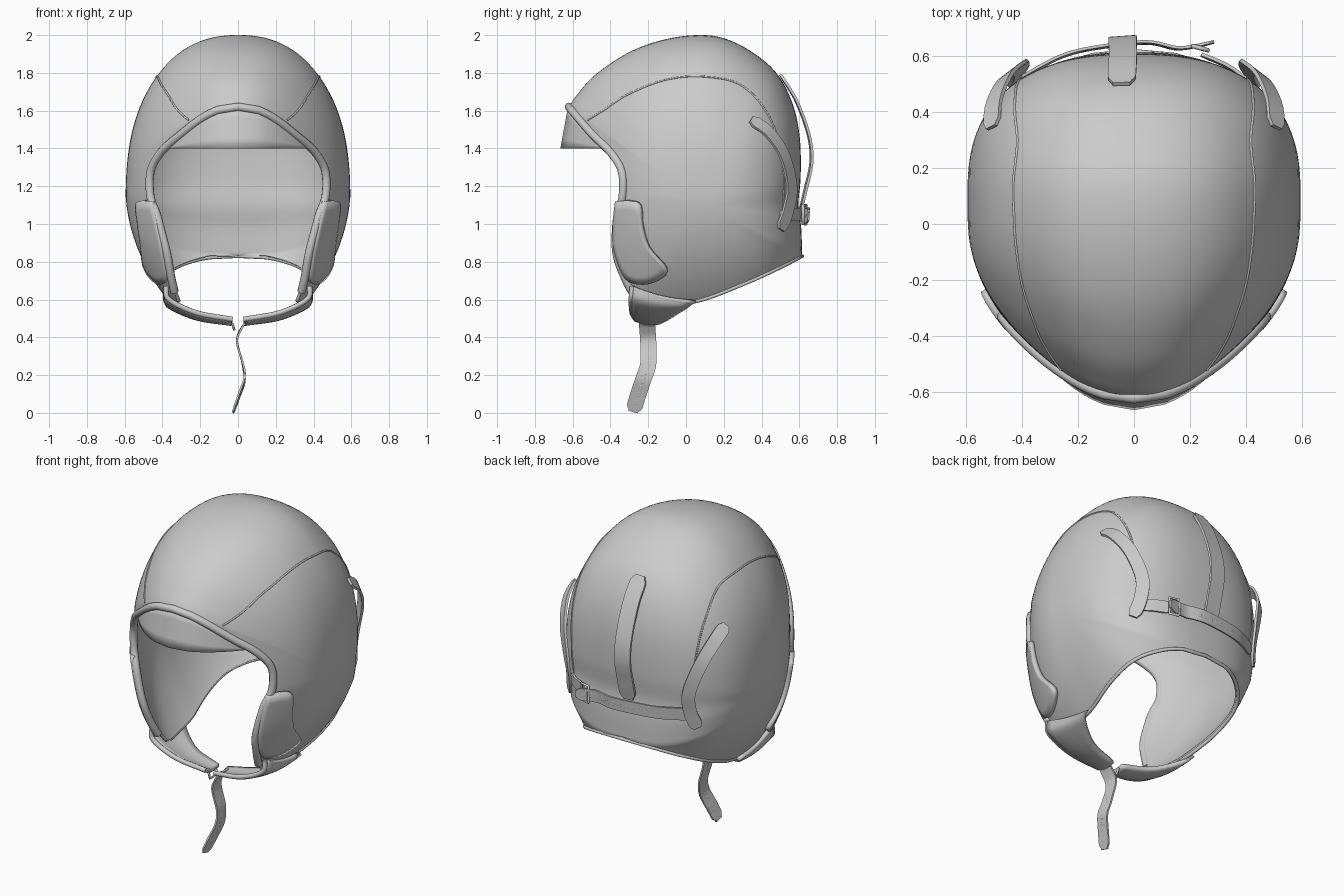
import bpy, bmesh, math
from mathutils import Vector as V

if "Cube" in bpy.data.objects:
    bpy.data.objects.remove(bpy.data.objects["Cube"])


def spline(pts, n=8):
    """Smooth curve through the points (2D or 3D)."""
    p = [V(q) for q in pts]
    p = [2 * p[0] - p[1]] + p + [2 * p[-1] - p[-2]]
    out = []
    for a, b, c, d in zip(p, p[1:], p[2:], p[3:]):
        for k in range(n):
            t = k / n
            out.append(0.5 * (2 * b + (c - a) * t + (2 * a - 5 * b + 4 * c - d) * t * t
                              + (3 * b - a - 3 * c + d) * t ** 3))
    return out + [p[-2]]


# Side-view outlines (y, z): crown line, opening edge, hidden rest of the head form
crown = spline([(-.62, 1.62), (-.58, 1.68), (-.48, 1.79), (-.3, 1.91), (-.1, 1.98), (.1, 2), (.25, 1.965),
                (.4, 1.875), (.5, 1.77), (.57, 1.62), (.603, 1.45), (.607, 1.25), (.595, 1.1), (.61, .98), (.615, .83)])
opening = spline([(.615, .83), (.5, .77), (.3, .68), (.05, .59), (-.2, .575), (-.27, .62), (-.33, .73), (-.37, .86),
                  (-.365, 1.03), (-.335, 1.15), (-.34, 1.28), (-.4, 1.38), (-.5, 1.48), (-.62, 1.62)])
hidden = spline([(.615, .83), (.5, .6), (.3, .46), (.1, .41), (-.15, .4), (-.4, .48), (-.57, .75), (-.62, 1.1),
                 (-.64, 1.4), (-.62, 1.62)])
full = crown + hidden[1:-1]
C = V((.1, 1.1))


def half_width(y, z):
    """Half width of the head form at a point of the side view."""
    d = V((y, z)) - C
    if d.length < 1e-5:
        return .595
    reach = 1
    for a, b in zip(full, full[1:] + full[:1]):
        e = b - a
        den = d.x * e.y - d.y * e.x
        if abs(den) < 1e-12:
            continue
        t = ((a.x - C.x) * e.y - (a.y - C.y) * e.x) / den
        u = ((a.x - C.x) * d.y - (a.y - C.y) * d.x) / den
        if t > 0 and -1e-4 <= u <= 1.0001:
            reach = t
            break
    rho = min(1, 1 / reach)
    k = 2.5 - .2 * max(0, min(1, (z - 1.2) / .6))
    w = .595 * (1 - .5 * max(0, 1.15 - z) ** 1.4) * (1 - max(0, -y) ** 2)
    return w * max(0, 1 - rho ** k) ** (1 / k)


def on_shell(y, z, off=0):
    e = .01
    p = V((half_width(y, z), y, z))
    if off:
        p += V((1, -(half_width(y + e, z) - half_width(y - e, z)) / (2 * e),
                -(half_width(y, z + e) - half_width(y, z - e)) / (2 * e))).normalized() * off
    return p


def make(name, verts, faces, mirror=False, thick=0, offset=-1, angle=40):
    me = bpy.data.meshes.new(name)
    me.from_pydata([tuple(v) for v in verts], [], faces)
    bm = bmesh.new()
    bm.from_mesh(me)
    bmesh.ops.recalc_face_normals(bm, faces=bm.faces)
    if thick and sum(f.normal.x * f.calc_area() for f in bm.faces) < 0:
        bmesh.ops.reverse_faces(bm, faces=bm.faces)
    bm.to_mesh(me)
    bm.free()
    ob = bpy.data.objects.new(name, me)
    bpy.context.collection.objects.link(ob)
    me.shade_smooth()
    me.set_sharp_from_angle(angle=math.radians(angle))
    if mirror:
        ob.modifiers.new("mirror", 'MIRROR').merge_threshold = .0005
    if thick:
        s = ob.modifiers.new("thickness", 'SOLIDIFY')
        s.thickness, s.offset = thick, offset
    return ob


def disc(name, edge, center, rings, off, thick, ease, on_axis=0):
    """Rings inside a side-view outline, laid on the head form; the first on_axis edge points lie on x = 0."""
    n = len(edge)
    verts = [on_shell(*center, off)]
    for i in range(1, rings + 1):
        t = math.sin(i / rings * math.pi / 2) if ease else i / rings
        verts += [on_shell(*(center + (p - center) * t), off) for p in edge]
    for v in verts[-n:][:on_axis]:
        v.x = 0
    faces = [(0, 1 + k, 1 + (k + 1) % n) for k in range(n)]
    for i in range(rings - 1):
        a = 1 + i * n
        faces += [(a + k, a + n + k, a + n + (k + 1) % n, a + (k + 1) % n) for k in range(n)]
    return make(name, verts, faces, True, thick, angle=60)


def tube(name, pts, r, mirror=False):
    cu = bpy.data.curves.new(name, 'CURVE')
    cu.dimensions = '3D'
    cu.bevel_depth, cu.bevel_resolution, cu.use_fill_caps = r, 3, True
    s = cu.splines.new('POLY')
    s.points.add(len(pts) - 1)
    for q, p in zip(s.points, pts):
        q.co = (*p, 1)
    ob = bpy.data.objects.new(name, cu)
    bpy.context.collection.objects.link(ob)
    if mirror:
        ob.modifiers.new("mirror", 'MIRROR')
    return ob


def strap(name, pts, width, thick=.014, normal=None, mirror=False, holes=None):
    """Flat leather strap with rounded ends; holes = (start, stop, count) along it."""
    p = spline(pts, 10)
    dist = [0]
    for a, b in zip(p, p[1:]):
        dist.append(dist[-1] + (b - a).length)
    verts, frames = [], []
    for i, q in enumerate(p):
        t = (p[min(i + 1, len(p) - 1)] - p[max(i - 1, 0)]).normalized()
        n = V(normal) if normal else q - V((0, .1, 1.1))
        n = (n - t * n.dot(t)).normalized()
        s = n.cross(t)
        d = min(dist[i], dist[-1] - dist[i]) / (width / 2)
        w = width / 2 * max(.6, math.sqrt(max(0, 1 - (1 - min(d, 1)) ** 2)))
        h = n * thick / 2
        verts += [q + s * w + h, q - s * w + h, q - s * w - h, q + s * w - h]
        frames.append((q, n))
    faces = [(0, 1, 2, 3), tuple(range(len(verts) - 4, len(verts)))]
    for i in range(0, len(verts) - 4, 4):
        faces += [(i + k, i + 4 + k, i + 4 + (k + 1) % 4, i + (k + 1) % 4) for k in range(4)]
    make(name, verts, faces, mirror)
    if holes:
        a, b, c = holes
        for k in range(c):
            want = dist[-1] * (a + (b - a) * k / (c - 1))
            q, n = frames[min(range(len(p)), key=lambda i: abs(dist[i] - want))]
            bpy.ops.mesh.primitive_torus_add(location=q, rotation=n.to_track_quat('Z', 'Y').to_euler(),
                                             major_radius=.011, minor_radius=thick / 2 + .001,
                                             major_segments=14, minor_segments=8)
            bpy.context.object.name = name + "_eyelet"
            bpy.context.object.data.shade_smooth()


# Leather shell
disc("shell", crown[:-1] + opening[:-1], V((.1, 1.05)), 30, 0, .018, True, len(crown))

# Rolled rim round the face, piping at the nape and panel seams
edge = [on_shell(*p) for p in reversed(opening)]
edge[0].x = edge[-1].x = 0
face = [p for p in edge if p.y < -.2 and p.z > .64]
tube("face_rim", [V((-p.x, p.y, p.z)) for p in reversed(face[1:])] + face, .022)
nape = [p for p in edge if p.y > -.2 and p.z < .9]
tube("nape_piping", nape + [V((-p.x, p.y, p.z)) for p in reversed(nape[:-1])], .01)
tube("panel_seam", [on_shell(*p) for p in spline([(-.52, 1.55), (-.44, 1.6), (-.3, 1.69), (-.1, 1.765), (.1, 1.78),
                                                (.3, 1.73), (.45, 1.55), (.515, 1.3), (.51, 1.02)])], .005, True)

# Brow lining hanging below the rim
top = [p for p in face if p.z > 1.385]
top = [V((-p.x, p.y, p.z)) for p in reversed(top[1:])] + top
verts = []
for p in top:
    low = V((p.x, min(-.66 + .26 * (p.x / .39) ** 2, p.y + .05), 1.4))
    verts += [p.lerp(low, k / 4) for k in range(5)]
faces = [(i * 5 + k, i * 5 + k + 1, i * 5 + k + 6, i * 5 + k + 5) for i in range(len(top) - 1) for k in range(4)]
make("brow_lining", verts, faces, thick=.01, offset=0)

# Cheek pads
pad = spline([(-.36, 1.12), (-.29, 1.125), (-.235, 1.1), (-.225, 1), (-.19, .88), (-.1, .77), (-.13, .72), (-.22, .69),
              (-.31, .72), (-.365, .86), (-.372, 1.0), (-.36, 1.12)], 4)[:-1]
disc("cheek_pad", pad, V((-.28, .88)), 5, .026, .026, False)

# Chin flaps sweeping under the jaw
a = spline([on_shell(-.275, .68, .02), (.365, -.29, .6), (.22, -.285, .53), (.03, -.265, .495)], 6)
b = spline([on_shell(.05, .6, .015), (.35, 0, .56), (.21, -.09, .505), (.03, -.14, .48)], 6)
verts = []
for p, q in zip(a, b):
    verts += [p.lerp(q, k / 6) + V((.3, 0, -1)) * .015 * math.sin(math.pi * k / 6) for k in range(7)]
faces = [(i * 7 + k, i * 7 + k + 1, i * 7 + k + 8, i * 7 + k + 7) for i in range(len(a) - 1) for k in range(6)]
make("chin_flap", verts, faces, True, .024, 0)
tube("chin_flap_edge", a, .014, True)

# Chin strap with eyelets, and the small ring on the other flap
strap("chin_strap", [(.06, -.205, .5), (.02, -.205, .45), (-.005, -.2, .38), (.025, -.2, .26), (.035, -.225, .18),
                     (.005, -.255, .09), (-.025, -.28, .006)], .085, .01, (1, 0, 0), holes=(.25, .9, 9))
tube("chin_ring", [(-.03, -.24, .475), (-.02, -.24, .44), (-.02, -.17, .44), (-.03, -.17, .475)], .007)

# Goggle loops on the sides and back
loop = [(.34, 1.55, .012), (.42, 1.48, .03), (.49, 1.36, .04), (.525, 1.2, .04), (.515, 1.07, .03), (.495, .97, .012)]
strap("side_loop", [on_shell(*p) for p in loop], .075, mirror=True)
strap("back_loop", [(-.045, .5, 1.79), (-.04, .585, 1.65), (-.04, .65, 1.47), (-.04, .664, 1.33), (-.04, .635, 1.19),
                    (-.04, .608, 1.08)], .1)

# Adjusting strap, tab and buckle across the nape
strap("nape_strap", [(-.4, .525, 1.05), (-.25, .602, 1.05), (-.1, .635, 1.05), (.05, .648, 1.05), (.15, .628, 1.05),
                     (.22, .635, 1.045), (.285, .65, 1.04)], .075, .01, holes=(.35, .93, 11))
strap("nape_tab", [(.42, .5, 1.05), (.34, .56, 1.05), (.24, .605, 1.05)], .07, .012)
tube("nape_buckle", [(.21, .635, 1.0), (.21, .635, 1.1), (.265, .62, 1.1), (.265, .62, 1.0), (.21, .635, 1.0)], .008)
